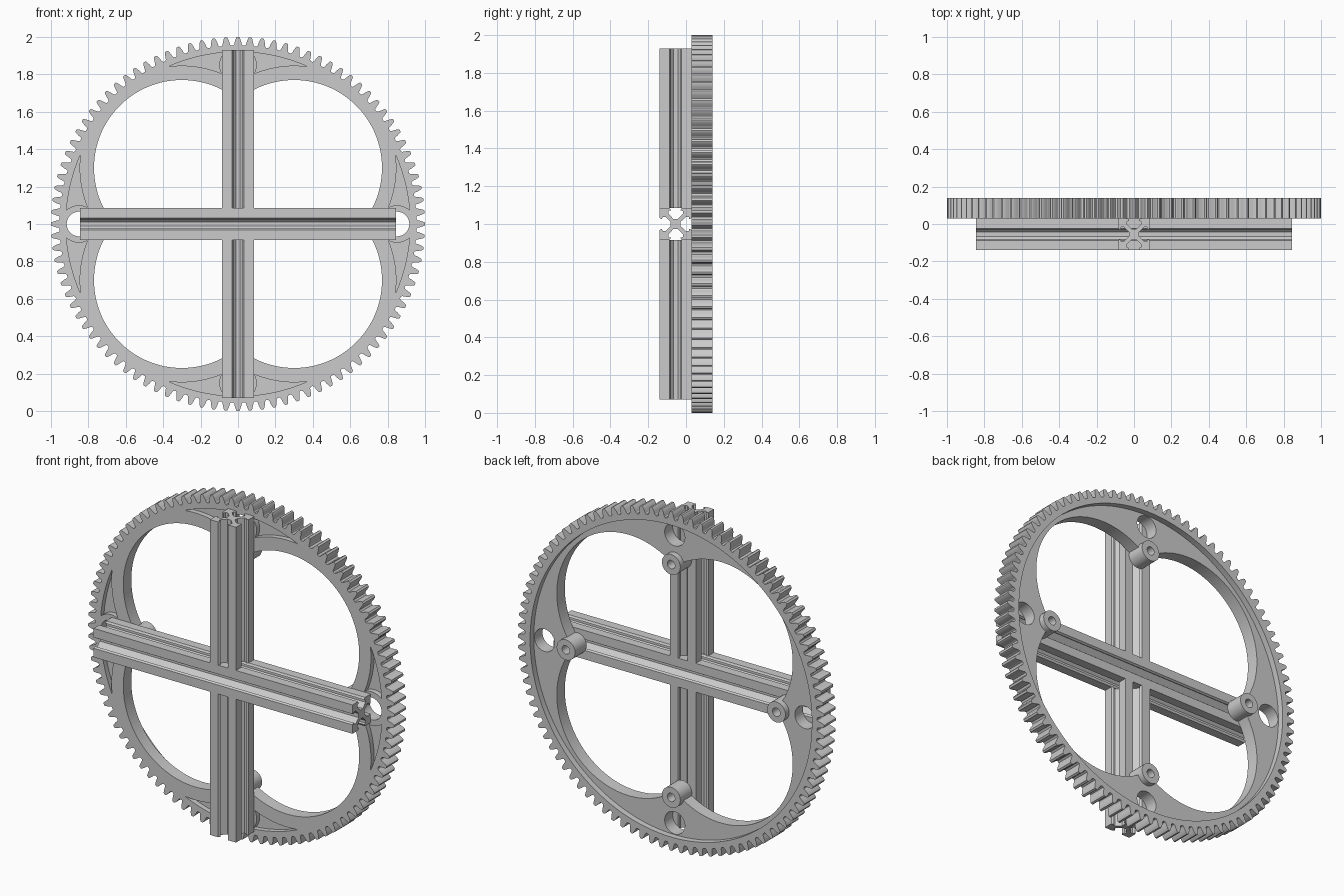
import bpy, bmesh
from math import sin, cos, pi, radians
from mathutils import Matrix, Vector

if "Cube" in bpy.data.objects:
    bpy.data.objects.remove(bpy.data.objects["Cube"])

CZ = 1.0                  # wheel centre height
Y0, Y1 = 0.03, 0.14       # front and back face of the gear
FOUR = [(1, 0), (0, 1), (-1, 0), (0, -1)]
DIAG = [(1, 1), (-1, 1), (-1, -1), (1, -1)]


def prism(name, pts, y0, y1):
    """Extrude an (x, z) outline from y0 to y1."""
    bm = bmesh.new()
    a = [bm.verts.new((x, y0, z)) for x, z in pts]
    b = [bm.verts.new((x, y1, z)) for x, z in pts]
    bm.faces.new(a)
    bm.faces.new(b[::-1])
    n = len(pts)
    for i in range(n):
        bm.faces.new((a[i], b[i], b[(i + 1) % n], a[(i + 1) % n]))
    bmesh.ops.recalc_face_normals(bm, faces=bm.faces)
    me = bpy.data.meshes.new(name)
    bm.to_mesh(me)
    bm.free()
    ob = bpy.data.objects.new(name, me)
    bpy.context.collection.objects.link(ob)
    return ob


def disc(x, z, r, y0, y1, n=64):
    pts = [(x + r * cos(2 * pi * (i + .5) / n), CZ + z + r * sin(2 * pi * (i + .5) / n))
           for i in range(n)]
    return prism("cutter", pts, y0, y1)


def boolean(target, tool, op='DIFFERENCE'):
    m = target.modifiers.new("bool", 'BOOLEAN')
    m.operation, m.solver, m.object = op, 'EXACT', tool
    bpy.context.view_layer.objects.active = target
    bpy.ops.object.modifier_apply(modifier=m.name)
    bpy.data.objects.remove(tool)


# Toothed wheel blank
TEETH = 96
pitch = 2 * pi / TEETH
half = [(-.40, .954), (-.32, .960), (-.25, .978), (-.15, .996), (-.09, 1.0)]
tooth = half + [(-a, r) for a, r in half[::-1]]
outline = []
for i in range(TEETH):
    for a, r in tooth:
        t = (i + a) * pitch
        outline.append((r * sin(t), CZ + r * cos(t)))
gear = prism("gear_ring", outline, Y0, Y1)

# Recessed web at the back, inside the rim
boolean(gear, disc(0, 0, .92, .105, .3, 128))

# Four round windows
for x, z in DIAG:
    boolean(gear, disc(.3 * x, .3 * z, .47, -.1, .4, 96))

# Crescent pockets in the front face
pocket = disc(0, 0, .92, -.05, .06, 128)
for x, z in DIAG:
    boolean(pocket, disc(.3 * x, .3 * z, .547, -.1, .4, 96))
for x, z in FOUR:
    boolean(pocket, disc(.85 * x, .85 * z, .10, -.1, .4, 48))
boolean(gear, pocket)

# Screw bosses at the web tips and through holes
for x, z in FOUR:
    boolean(gear, disc(.687 * x, .687 * z, .06, Y0 + .001, Y1 - .001, 40), 'UNION')
    boolean(gear, disc(.687 * x, .687 * z, .025, -.1, .4, 24))
    boolean(gear, disc(.85 * x, .85 * z, .066, -.1, .4, 40))

# Slotted beam profile, one side repeated four times
H = .085
side = [(-H, H), (-.032, H), (-.025, .073), (-.038, .069), (-.038, .054), (-.012, .027)]
side += [(-u, v) for u, v in side[:0:-1]]
profile = []
for k in range(4):
    c, s = round(cos(k * pi / 2)), round(sin(k * pi / 2))
    profile += [(u * c + v * s, v * c - u * s) for u, v in side]


def beam(name, start, end, axis):
    ob = prism(name, profile, start, end)
    # profile (x, z) runs along y; turn it onto the x or z axis
    rot = Matrix.Rotation(-pi / 2, 4, 'Z') if axis == 'X' else Matrix.Rotation(pi / 2, 4, 'X')
    ob.data.transform(Matrix.Translation(Vector((0, -.055, CZ))) @ rot)
    return ob


beam("cross_beam", -.845, .845, 'X')
beam("upper_beam", H, .93, 'Z')
beam("lower_beam", -.93, -H, 'Z')

# Smooth the round walls, keep hard edges
bpy.ops.object.select_all(action='DESELECT')
gear.select_set(True)
bpy.context.view_layer.objects.active = gear
bpy.ops.object.shade_smooth_by_angle(angle=radians(25))
